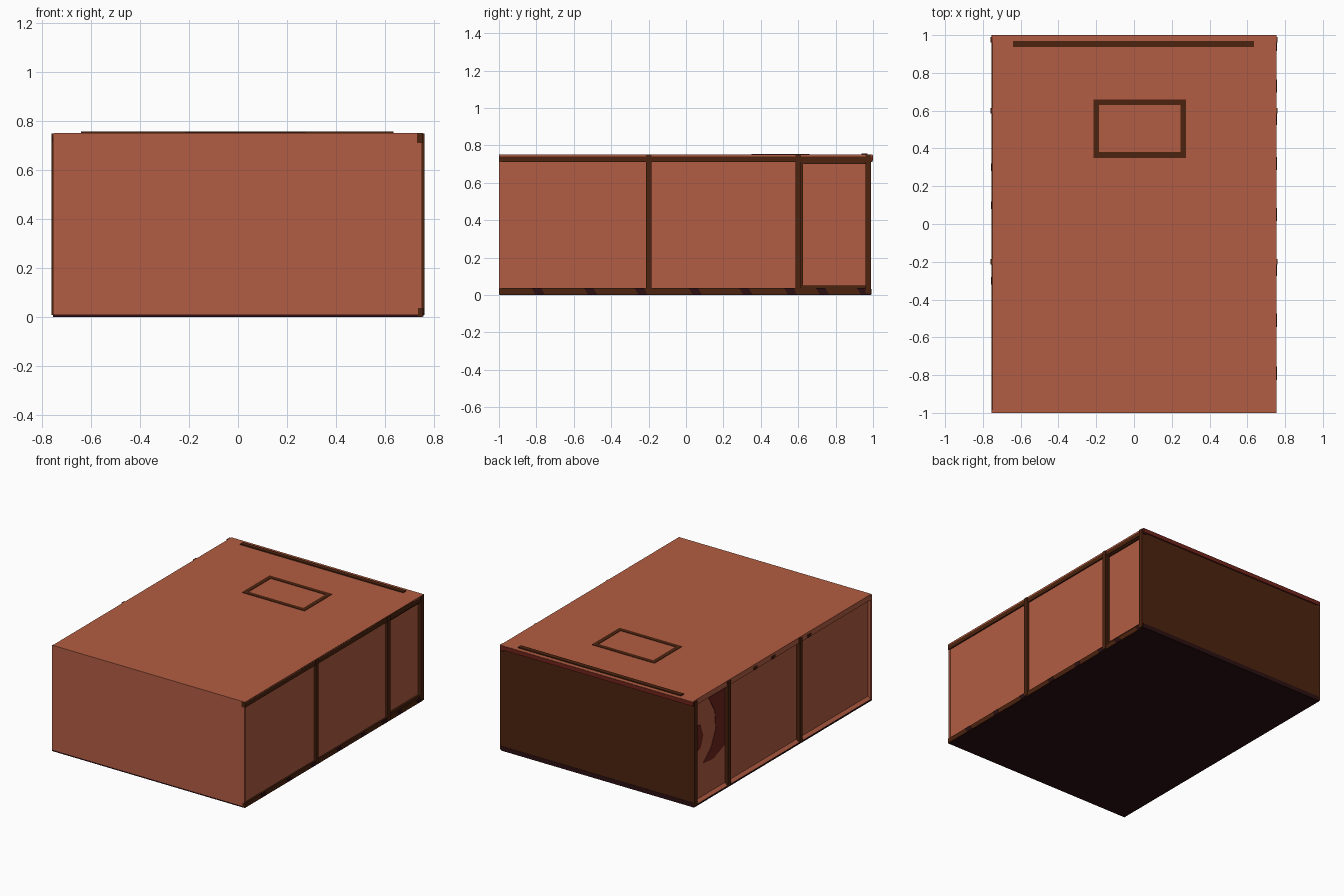
import bpy

cube = bpy.data.objects.get("Cube")
if cube:
    bpy.data.objects.remove(cube, do_unlink=True)


def material(name, color):
    m = bpy.data.materials.new(name)
    m.use_nodes = True
    m.diffuse_color = (*color, 1)
    bsdf = m.node_tree.nodes["Principled BSDF"]
    bsdf.inputs["Base Color"].default_value = (*color, 1)
    bsdf.inputs["Roughness"].default_value = 0.8
    return m


orange = material("terracotta", (0.45, 0.11, 0.056))
brown = material("dark brown", (0.073, 0.017, 0.0045))
maroon = material("dark maroon", (0.026, 0.005, 0.006))
red = material("deep red", (0.17, 0.018, 0.012))


def prism(name, outline, axis, lo, hi, mat):
    """Extrude a 2D outline along an axis (0 = x, 1 = y, 2 = z)."""
    n = len(outline)
    verts = []
    for level in (lo, hi):
        for point in outline:
            co = list(point)
            co.insert(axis, level)
            verts.append(co)
    faces = [list(range(n)), list(range(n, 2 * n))]
    faces += [(i, (i + 1) % n, n + (i + 1) % n, n + i) for i in range(n)]
    mesh = bpy.data.meshes.new(name)
    mesh.from_pydata(verts, [], faces)
    import bmesh
    bm = bmesh.new()
    bm.from_mesh(mesh)
    bmesh.ops.recalc_face_normals(bm, faces=bm.faces)
    bm.to_mesh(mesh)
    bm.free()
    mesh.materials.append(mat)
    ob = bpy.data.objects.new(name, mesh)
    bpy.context.collection.objects.link(ob)
    return ob


def box(name, x, y, z, mat):
    outline = [(x[0], y[0]), (x[1], y[0]), (x[1], y[1]), (x[0], y[1])]
    return prism(name, outline, 2, z[0], z[1], mat)


# Main shell
box("core", (-0.735, 0.725), (-0.99, 0.98), (0.01, 0.74), orange)
box("front_wall", (-0.755, 0.75), (-1, -0.985), (0.01, 0.748), orange)
box("roof", (-0.75, 0.755), (-1, 0.998), (0.74, 0.75), orange)
box("floor", (-0.755, 0.752), (-0.998, 0.988), (0, 0.01), maroon)
box("back_wall", (-0.75, 0.75), (0.975, 0.99), (0.01, 0.74), brown)
box("back_top_lip", (-0.755, 0.755), (0.98, 1), (0.72, 0.748), red)
box("back_bottom_lip", (-0.752, 0.752), (0.98, 0.992), (0.002, 0.033), maroon)

# Left side panels and rails
for i, (a, b) in enumerate([(-0.99, -0.2), (-0.2, 0.6)]):
    box(f"left_panel_{i}", (0.72, 0.745), (a, b), (0.01, 0.735), orange)
box("left_door_panel", (0.72, 0.735), (0.6, 0.97), (0.01, 0.735), orange)
box("left_top_rail", (0.73, 0.755), (-1.001, 0.998), (0.71, 0.749), brown)
box("left_bottom_rail", (0.735, 0.755), (-1.001, 0.99), (0.002, 0.036), brown)
box("door_jamb", (0.73, 0.748), (0.61, 0.625), (0.03, 0.715), brown)
box("door_sill", (0.73, 0.748), (0.61, 0.97), (0.03, 0.05), brown)
box("door_head", (0.73, 0.748), (0.61, 0.97), (0.7, 0.715), brown)

# Slanted dark marks along the bottom rail
for y in (-0.79, -0.51, -0.24, 0.05, 0.32, 0.56, 0.73, 0.95):
    w = 0.035
    prism("rail_mark", [(y - w, 0.036), (y + w - 0.02, 0.036),
                        (y + w, 0.003), (y - w + 0.02, 0.003)],
          0, 0.754, 0.7565, maroon)

# Right side rails with bevelled faces
prism("right_top_rail", [(-0.73, 0.715), (-0.755, 0.715), (-0.75, 0.75),
                         (-0.73, 0.75)], 1, -1, 0.99, orange)
prism("right_bottom_rail", [(-0.73, 0.035), (-0.755, 0.012), (-0.73, 0.012)],
      1, -1, 0.98, orange)
for y in (0.3, 0.1, -0.3):
    box("right_rail_mark", (-0.757, -0.74), (y - 0.02, y + 0.02),
        (0.715, 0.735), brown)

# Red patches on the right door
patches = [
    [(0.62, 0.7), (0.8, 0.7), (0.73, 0.58), (0.72, 0.45), (0.77, 0.34),
     (0.86, 0.26), (0.75, 0.25), (0.62, 0.3)],
    [(0.965, 0.57), (0.89, 0.54), (0.86, 0.46), (0.89, 0.38), (0.965, 0.35)],
]
for patch in patches:
    prism("right_door_patch", patch, 0, -0.738, -0.734, red)

# Upright posts on both sides
for side, s in (("left", 1), ("right", -1)):
    for y in (-0.2, 0.6, 0.975):
        box(f"{side}_post", sorted((s * 0.73, s * 0.761)),
            (y - 0.015, y + 0.015), (0.008, 0.748), brown)

# Roof strip and hatch outline
box("roof_strip", (-0.64, 0.635), (0.938, 0.97), (0.745, 0.757), brown)
for y in (0.35, 0.63):
    box("hatch_cross_bar", (-0.215, 0.275), (y, y + 0.03), (0.745, 0.753), brown)
for x in (-0.215, 0.245):
    box("hatch_side_bar", (x, x + 0.03), (0.38, 0.63), (0.745, 0.753), brown)
